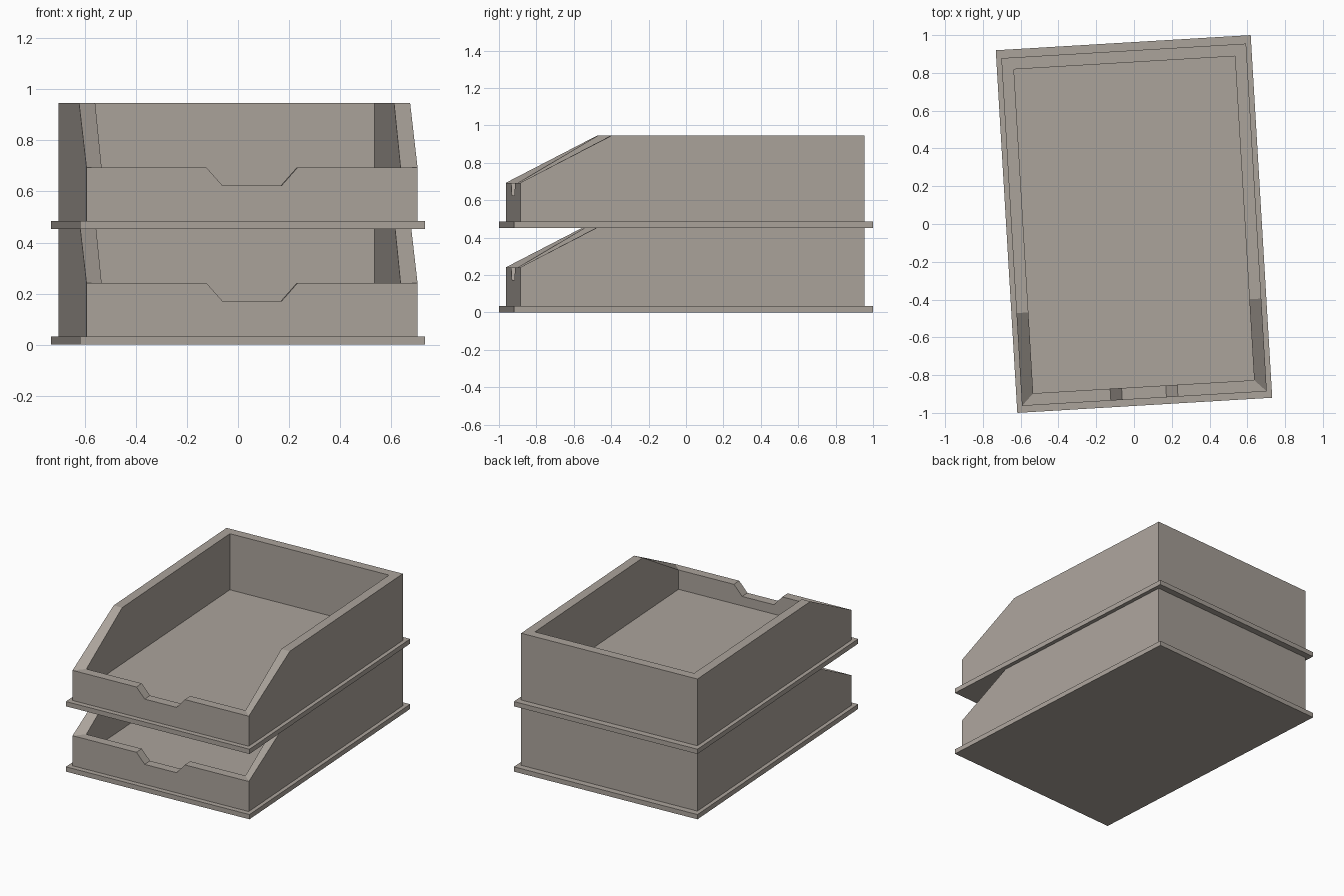
import bpy, bmesh, math

if "Cube" in bpy.data.objects:
    bpy.data.objects.remove(bpy.data.objects["Cube"])

ANGLE = math.radians(3.4)     # whole stack is turned slightly
STEP = 0.452                  # vertical distance between trays
BASE_T, FLOOR_Z, TOP_Z = 0.033, 0.107, 0.495
FRONT_Z, NOTCH_Z = 0.241, 0.172
HW, HL = 0.649, 0.922         # outer half sizes of the walls
IW, IL = 0.586, 0.859         # inner half sizes of the walls
SLOPE_Y = -0.43               # where the sloped side edge reaches full height
WALL_SHIFT = -0.004           # walls sit slightly forward on the base

# warm grey plastic
plastic = bpy.data.materials.new("warm_grey")
plastic.diffuse_color = (0.41, 0.37, 0.33, 1)
plastic.use_nodes = True
plastic.node_tree.nodes["Principled BSDF"].inputs["Base Color"].default_value = plastic.diffuse_color


def finish(name, bm, z):
    bmesh.ops.recalc_face_normals(bm, faces=bm.faces)
    mesh = bpy.data.meshes.new(name)
    bm.to_mesh(mesh)
    bm.free()
    mesh.materials.append(plastic)
    obj = bpy.data.objects.new(name, mesh)
    obj.location.z = z
    obj.rotation_euler.z = ANGLE
    bpy.context.collection.objects.link(obj)
    return obj


def base_plate(name, z):
    bm = bmesh.new()
    bmesh.ops.create_cube(bm, size=1)
    bmesh.ops.scale(bm, vec=(1.352, 1.923, BASE_T), verts=bm.verts)
    bmesh.ops.translate(bm, vec=(0, 0, BASE_T / 2), verts=bm.verts)
    return finish(name, bm, z)


def tray_body(name, z):
    # right half of the rim: outer x, outer y, inner x, inner y, rim height
    half = [
        (0.117, -HL, 0.117, -IL, NOTCH_Z),
        (0.178, -HL, 0.178, -IL, FRONT_Z),
        (HW, -HL, IW, -IL, FRONT_Z),
        (HW, SLOPE_Y, IW, SLOPE_Y, TOP_Z),
        (HW, HL, IW, IL, TOP_Z),
    ]
    rim = half + [(-a, b, -c, d, h) for a, b, c, d, h in reversed(half)]
    bm = bmesh.new()
    cols = [[bm.verts.new(p) for p in ((ox, oy, BASE_T), (ox, oy, h),
                                       (ix, iy, h), (ix, iy, FLOOR_Z))]
            for ox, oy, ix, iy, h in rim]
    # outer wall, rim and inner wall strips
    for a, b in zip(cols, cols[1:] + cols[:1]):
        for k in range(3):
            bm.faces.new((a[k], b[k], b[k + 1], a[k + 1]))
    # tray floor and underside
    bm.faces.new([c[3] for c in cols])
    bm.faces.new([c[0] for c in reversed(cols)])
    bmesh.ops.translate(bm, vec=(0, WALL_SHIFT, 0), verts=bm.verts)
    return finish(name, bm, z)


for level, label in enumerate(("lower", "upper")):
    base_plate(label + "_base_plate", level * STEP)
    tray_body(label + "_tray_body", level * STEP)
